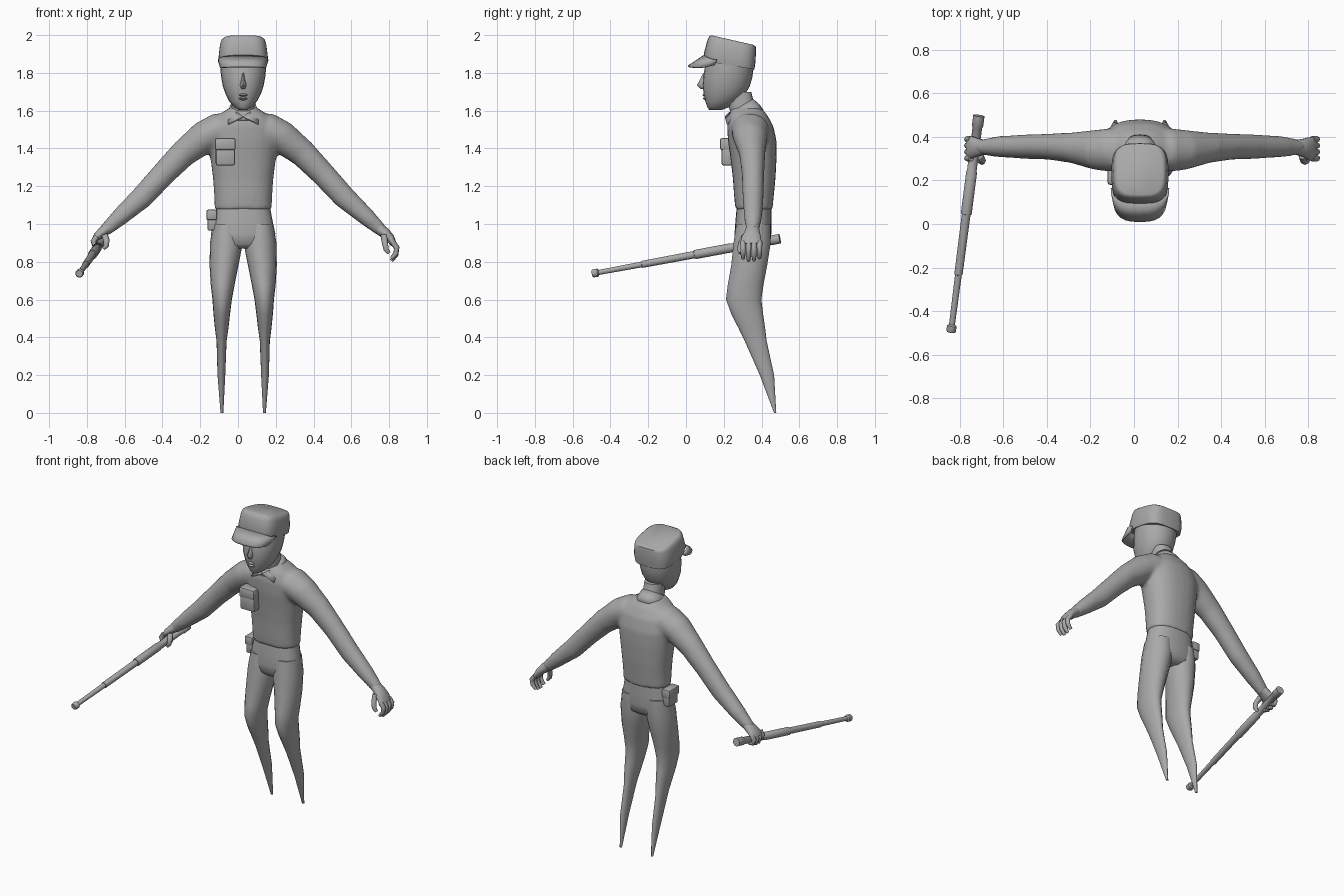
import bpy, bmesh, math
from mathutils import Vector as V

if "Cube" in bpy.data.objects:
    bpy.data.objects.remove(bpy.data.objects["Cube"])

C = 0.0275  # x of the body's centre line
mat = bpy.data.materials.new("plain_grey")
mat.diffuse_color = (0.4, 0.4, 0.4, 1)
mat.use_nodes = True
mat.node_tree.nodes["Principled BSDF"].inputs["Base Color"].default_value = mat.diffuse_color


def finish(name, bm, angle=40, remesh=0):
    bmesh.ops.recalc_face_normals(bm, faces=bm.faces)
    me = bpy.data.meshes.new(name)
    bm.to_mesh(me)
    bm.free()
    me.materials.append(mat)
    me.polygons.foreach_set("use_smooth", [True] * len(me.polygons))
    me.set_sharp_from_angle(angle=math.radians(angle))
    ob = bpy.data.objects.new(name, me)
    bpy.context.collection.objects.link(ob)
    if remesh:
        m = ob.modifiers.new("blend", "REMESH")
        m.mode = "VOXEL"
        m.voxel_size = remesh
        m.use_smooth_shade = True
        s = ob.modifiers.new("soften", "SMOOTH")
        s.factor, s.iterations = 0.5, 5
    return ob


def ring(c, a, b, n=20, p=1.0):
    """Closed (super)ellipse around c with half axes a and b."""
    f = lambda t: math.copysign(abs(t) ** p, t)
    return [c + a * f(math.cos(2 * math.pi * i / n)) + b * f(math.sin(2 * math.pi * i / n))
            for i in range(n)]


def level(hw, yf, yb, zf, zb=None, x=C, n=24, p=0.85):
    """Ring lying flat (or tilted front to back)."""
    zb = zf if zb is None else zb
    return ring(V((x, (yf + yb) / 2, (zf + zb) / 2)), V((hw, 0, 0)),
                V((0, (yb - yf) / 2, (zb - zf) / 2)), n, p)


def loft(bm, rings, cap=True):
    rows = [[bm.verts.new(p) for p in r] for r in rings]
    n = len(rows[0])
    for r, q in zip(rows, rows[1:]):
        for i in range(n):
            bm.faces.new((r[i], r[(i + 1) % n], q[(i + 1) % n], q[i]))
    if cap:
        bm.faces.new(rows[0])
        bm.faces.new(rows[-1])


def limb(bm, stations, side, n=18):
    """Stations (u, y, z, half thickness, half depth) along a path in the xz plane."""
    pts = [V((C + side * u, y, z)) for u, y, z, h, d in stations]
    rings = []
    for i, (u, y, z, h, d) in enumerate(stations):
        t = pts[min(i + 1, len(pts) - 1)] - pts[max(i - 1, 0)]
        t.y = 0
        t.normalize()
        rings.append(ring(pts[i], V((-t.z, 0, t.x)) * h, V((0, d, 0)), n))
    loft(bm, rings)


def box(name, x, y, z, bevel):
    bm = bmesh.new()
    bmesh.ops.create_cube(bm, size=1)
    for v in bm.verts:
        v.co = V([(r[0] + r[1]) / 2 + k * (r[1] - r[0]) for r, k in zip((x, y, z), v.co)])
    bmesh.ops.bevel(bm, geom=bm.edges[:], offset=bevel, segments=2, affect="EDGES", profile=0.5)
    return finish(name, bm)


def plate(name, rows, thick):
    bm = bmesh.new()
    vs = [[bm.verts.new(p) for p in r] for r in rows]
    for a, b in zip(vs, vs[1:]):
        for i in range(len(a) - 1):
            bm.faces.new((a[i], a[i + 1], b[i + 1], b[i]))
    ob = finish(name, bm)
    m = ob.modifiers.new("thickness", "SOLIDIFY")
    m.thickness, m.offset = thick, 0
    return ob


# Shirt: torso blended with both sleeves
bm = bmesh.new()
loft(bm, [level(*r) for r in (
    (.152, .262, .458, 1.075), (.153, .255, .464, 1.14), (.160, .248, .474, 1.24),
    (.174, .235, .480, 1.35), (.184, .222, .480, 1.44), (.175, .217, .462, 1.52),
    (.135, .225, .432, 1.575), (.075, .24, .40, 1.615))])
ARM = [(.05, .34, 1.49, .09, .10), (.14, .34, 1.495, .092, .10), (.205, .34, 1.46, .087, .092),
       (.315, .35, 1.375, .073, .070), (.42, .355, 1.268, .065, .060), (.535, .355, 1.142, .061, .056),
       (.655, .355, 1.035, .047, .048), (.735, .352, .963, .033, .034)]
for s in (-1, 1):
    limb(bm, ARM, s)
finish("shirt", bm, remesh=0.013)

# Trousers: hips and two tapering legs (z, inner u, outer u, front, back)
LEG = ((1.0, .015, .160, .265, .448), (.9, .002, .176, .25, .45), (.78, .025, .178, .238, .431),
       (.68, .045, .172, .22, .412), (.6, .06, .163, .21, .40), (.52, .07, .157, .24, .41),
       (.45, .078, .150, .276, .42), (.38, .088, .141, .31, .428), (.2, .095, .136, .39, .467),
       (0, .105, .12, .466, .478))
bm = bmesh.new()
loft(bm, [level(*r) for r in ((.143, .268, .452, 1.085), (.155, .262, .452, 1.02),
                              (.17, .257, .452, .95), (.165, .262, .445, .895), (.09, .29, .41, .87))])
for s in (-1, 1):
    loft(bm, [level((b - a) / 2, yf, yb, z, x=C + s * (a + b) / 2, n=18, p=1)
              for z, a, b, yf, yb in LEG])
finish("trousers", bm, 50)

# Hands: palm, four fingers and thumb; the left one closes around the baton
HANDS = (
    ("open_hand", 1,
     ((.715, .352, .98, .032, .034), (.75, .35, .952, .029, .042), (.778, .345, .925, .024, .054),
      (.798, .345, .892, .016, .056)),
     ((.79, .905), (.813, .872), (.808, .835), (.785, .805)),
     ((.745, .945), (.75, .90), (.757, .865), (.772, .845))),
    ("gripping_hand", -1,
     ((.715, .352, .98, .032, .034), (.745, .352, .957, .027, .042), (.772, .352, .936, .022, .052),
      (.788, .352, .915, .014, .054)),
     ((.775, .935), (.793, .905), (.783, .874), (.755, .864)),
     ((.735, .945), (.723, .915), (.725, .885), (.74, .868))),
)
for name, s, palm, finger, thumb in HANDS:
    bm = bmesh.new()
    limb(bm, palm, s, 14)
    for k in range(4):
        y = .302 + k * .029
        lift = (.012, 0, .002, .014)[k]
        limb(bm, [(u, y, z + lift * i / 3, r, r) for i, ((u, z), r) in
                  enumerate(zip(finger, (.015, .0145, .0135, .009)))], s, 8)
    limb(bm, [(u, y, z, r, r) for (u, z), y, r in
              zip(thumb, (.315, .292, .285, .288), (.018, .016, .014, .009))], s, 8)
    finish(name, bm, 60)

# Neck
bm = bmesh.new()
loft(bm, [level(.068, .25, .39, 1.56), level(.06, .225, .365, 1.62), level(.058, .21, .345, 1.70)])
finish("neck", bm)

# Collar band with two points
bm = bmesh.new()
loft(bm, [level(.09, .215, .41, 1.55, 1.605), level(.078, .222, .39, 1.57, 1.632),
          level(.066, .232, .355, 1.588, 1.663)], cap=False)
finish("collar", bm).modifiers.new("thickness", "SOLIDIFY").thickness = 0.008
for s, name in ((-1, "collar_point_left"), (1, "collar_point_right")):
    plate(name, [[(C, .208, 1.568), (C + s * .08, .218, 1.527)],
                 [(C + s * .03, .232, 1.59), (C + s * .078, .27, 1.59)]], .008)

# Head
bm = bmesh.new()
loft(bm, [level(*r, p=.95) for r in (
    (.02, .122, .19, 1.604), (.045, .113, .225, 1.618), (.074, .102, .275, 1.65),
    (.094, .094, .315, 1.69), (.108, .088, .338, 1.73), (.117, .092, .352, 1.78),
    (.122, .10, .358, 1.83), (.118, .115, .355, 1.90))])
finish("head", bm, 60)

# Nose: slim wedge
bm = bmesh.new()
loft(bm, [level(w, yf, .13, z, n=8, p=1) for w, yf, z in
          ((.006, .092, 1.80), (.011, .074, 1.765), (.018, .058, 1.735), (.012, .078, 1.715))])
finish("nose", bm, 60)

# Lips
for name, z, y in (("upper_lip", 1.683, .084), ("lower_lip", 1.664, .088)):
    bm = bmesh.new()
    loft(bm, [level(w, y + dy, .13, z + dz, n=10, p=1) for w, dy, dz in
              ((.016, .012, -.009), (.027, 0, 0), (.016, .010, .009))])
    finish(name, bm, 60)

# Cap crown, tilted down towards the back
bm = bmesh.new()
loft(bm, [level(*r, n=28, p=.58) for r in (
    (.124, .102, .362, 1.862, 1.818), (.131, .094, .368, 1.90, 1.86), (.123, .112, .371, 1.968, 1.925),
    (.116, .122, .369, 1.992, 1.94), (.104, .135, .358, 1.999, 1.948))])
finish("cap_crown", bm, 45)

# Cap brim
inner, outer = [], []
for i in range(15):
    a = math.radians(-90 + 180 * i / 14)
    sx, cy = math.sin(a), max(0, math.cos(a))
    sx = math.copysign(abs(sx) ** .7, sx)
    inner.append((C + .129 * sx, .165 - .068 * cy ** .6, 1.868 + .022 * cy))
    outer.append((C + .120 * sx, .150 - .138 * cy ** .6, 1.842 - .03 * cy ** .3 + .022 * cy))
plate("cap_brim", [inner, outer], .011)

# Chest pocket with flap, and hip pouch with flap
box("chest_pocket", (-.118, -.016), (.188, .26), (1.31, 1.41), .010)
box("chest_pocket_flap", (-.122, -.012), (.18, .26), (1.39, 1.455), .012)
box("hip_pouch", (-.162, -.11), (.31, .405), (.965, 1.06), .010)
box("hip_pouch_flap", (-.168, -.11), (.304, .411), (1.02, 1.076), .010)

# Telescopic baton held in the left hand
tip, butt = V((-.84, -.497, .737)), V((-.712, .497, .922))
d = (butt - tip).normalized()
e = d.cross(V((0, 0, 1))).normalized()
f = e.cross(d)
bm = bmesh.new()
loft(bm, [ring(tip + (butt - tip) * t, e * r, f * r, 14) for t, r in (
    (0, .018), (.006, .022), (.03, .022), (.036, .0135), (.265, .0155), (.267, .019),
    (.545, .020), (.547, .025), (.74, .025), (.745, .022), (.945, .022), (.95, .026), (1, .026))])
finish("baton", bm)
